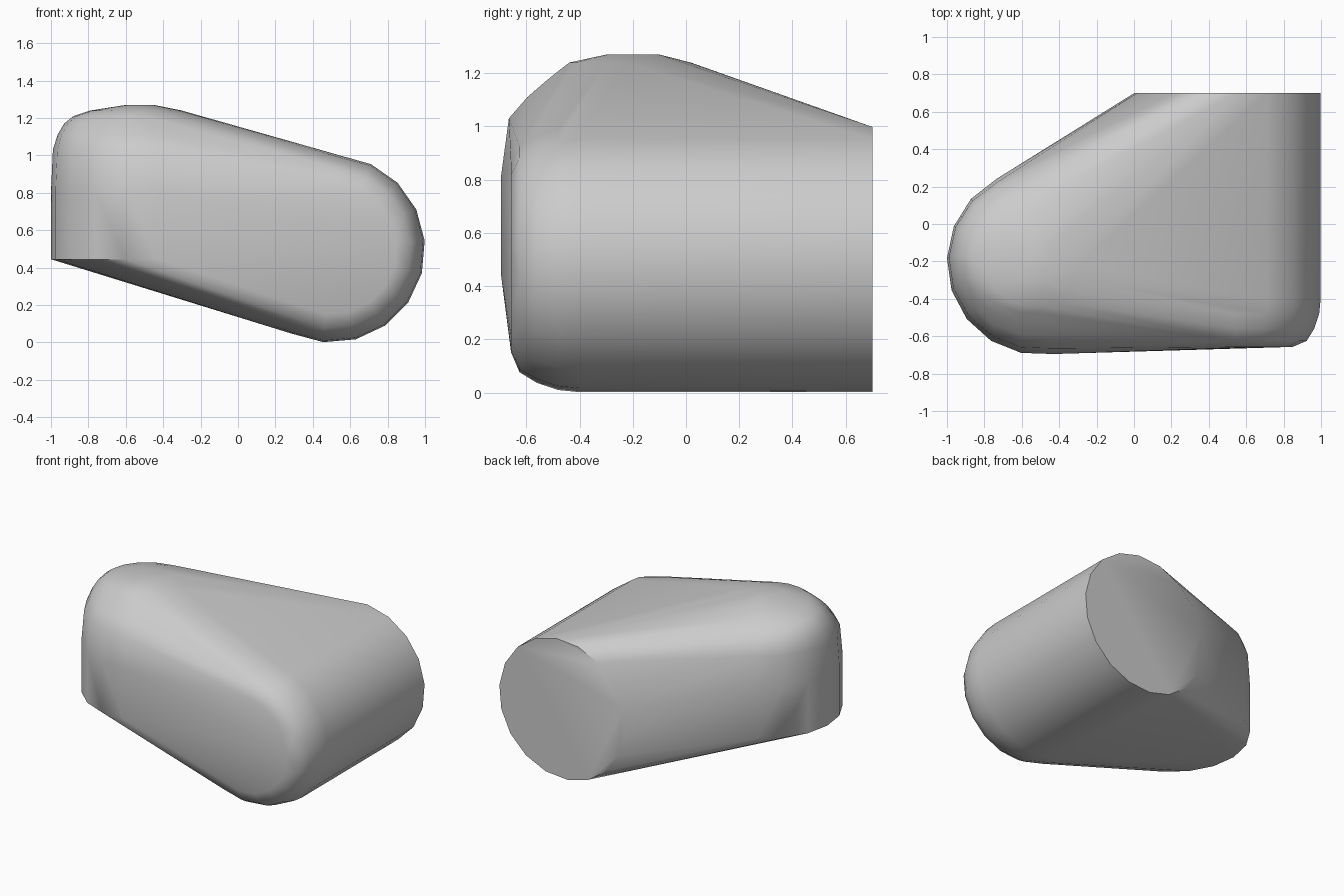
import bpy, bmesh
from math import sin, cos, radians

if "Cube" in bpy.data.objects:
    bpy.data.objects.remove(bpy.data.objects["Cube"], do_unlink=True)

SIDES = 18
bm = bmesh.new()


def angles(start):
    return [radians(start + i * 360 / SIDES) for i in range(SIDES)]


def barrel_ring(y, r):
    """Ring round the horizontal barrel that runs front to back."""
    for a in angles(265):
        bm.verts.new((0.5 + r * cos(a), y, 0.5 + r * sin(a)))


def post_ring(z, left, right, front, back):
    """Oval ring round the upright post, given by its four extremes."""
    cx, cy = (left + right) / 2, (front + back) / 2
    for a in angles(278):
        bm.verts.new((cx + (right - left) / 2 * cos(a),
                      cy + (back - front) / 2 * sin(a), z))


# Barrel: open straight end at the back, rounded shoulder at the front
for y, r in [(0.7, 0.5), (-0.4, 0.5), (-0.48, 0.492), (-0.56, 0.465),
             (-0.625, 0.425), (-0.657, 0.35)]:
    barrel_ring(y, r)

# Post: straight foot, domed top leaning towards the back
for ring in [(0.445, -1, 0, -0.7, 0.3), (0.81, -1, 0, -0.7, 0.3),
             (1.03, -0.99, -0.01, -0.67, 0.28),
             (1.11, -0.965, -0.06, -0.6, 0.24),
             (1.17, -0.93, -0.12, -0.53, 0.17),
             (1.21, -0.88, -0.2, -0.48, 0.1),
             (1.24, -0.79, -0.3, -0.44, 0.02),
             (1.27, -0.6, -0.45, -0.3, -0.1)]:
    post_ring(*ring)

# Wrap both in one taut shell
hull = bmesh.ops.convex_hull(bm, input=bm.verts)
loose = {v for v in bm.verts if not v.link_faces}
bmesh.ops.delete(bm, geom=list(loose), context='VERTS')
bmesh.ops.dissolve_limit(bm, angle_limit=radians(0.5), verts=bm.verts, edges=bm.edges)
bmesh.ops.recalc_face_normals(bm, faces=bm.faces)

mesh = bpy.data.meshes.new("elbow_shell")
bm.to_mesh(mesh)
bm.free()
shell = bpy.data.objects.new("elbow_shell", mesh)
bpy.context.collection.objects.link(shell)

# Plain grey
grey = bpy.data.materials.new("plain_grey")
grey.use_nodes = True
colour = (0.6, 0.6, 0.6, 1)
grey.diffuse_color = colour
grey.node_tree.nodes["Principled BSDF"].inputs["Base Color"].default_value = colour
mesh.materials.append(grey)

bpy.ops.object.select_all(action='DESELECT')
shell.select_set(True)
bpy.context.view_layer.objects.active = shell
bpy.ops.object.shade_smooth_by_angle(angle=radians(40))
